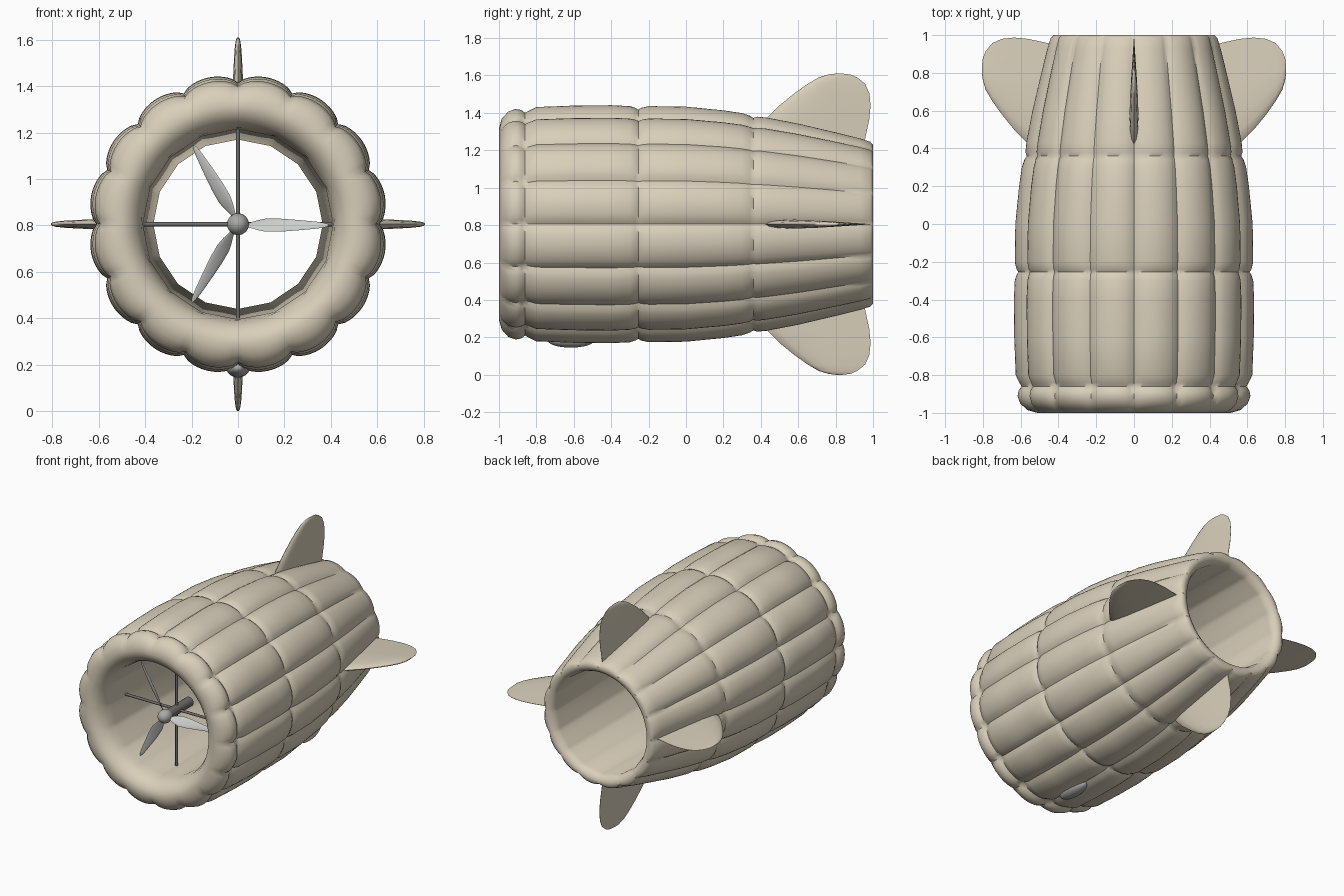
import bpy, bmesh, math
from mathutils import Matrix, Vector

if "Cube" in bpy.data.objects:
    bpy.data.objects.remove(bpy.data.objects["Cube"])

CZ = 0.805   # height of the duct axis


def material(name, rgb):
    m = bpy.data.materials.new(name)
    m.diffuse_color = (*rgb, 1)
    m.use_nodes = True
    m.node_tree.nodes["Principled BSDF"].inputs["Base Color"].default_value = m.diffuse_color
    return m


CREAM = material("cream_fabric", (0.69, 0.62, 0.49))
PALE = material("pale_grey", (0.62, 0.63, 0.61))
GREY = material("mid_grey", (0.40, 0.40, 0.39))
DARK = material("dark_grey", (0.16, 0.155, 0.145))


def finish(name, bm, mat, angle=40):
    bmesh.ops.recalc_face_normals(bm, faces=bm.faces[:])
    me = bpy.data.meshes.new(name)
    bm.to_mesh(me)
    bm.free()
    me.materials.append(mat)
    ob = bpy.data.objects.new(name, me)
    bpy.context.collection.objects.link(ob)
    bpy.ops.object.select_all(action='DESELECT')
    ob.select_set(True)
    bpy.context.view_layer.objects.active = ob
    bpy.ops.object.shade_smooth_by_angle(angle=math.radians(angle))
    return ob


def loft(name, rings, mat, closed=False, angle=40):
    """Skin a series of closed rings; cap the ends or join last to first."""
    bm = bmesh.new()
    vs = [[bm.verts.new(p) for p in ring] for ring in rings]
    pairs = list(zip(vs, vs[1:]))
    if closed:
        pairs.append((vs[-1], vs[0]))
    n = len(vs[0])
    for a, b in pairs:
        for i in range(n):
            j = (i + 1) % n
            bm.faces.new((a[i], a[j], b[j], b[i]))
    if not closed:
        bm.faces.new(vs[0])
        bm.faces.new(vs[-1])
    return finish(name, bm, mat, angle)


def about_axis(angle):
    """Rotation about the duct axis."""
    return Matrix.Translation((0, 0, CZ)) @ Matrix.Rotation(angle, 4, 'Y')


# Quilted duct: (y, peak radius, lobe depth); depth None = 16-sided inner wall
LOBES, SEG = 16, 160
profile = [
    (-0.85, .41, None), (-0.91, .415, 0), (-0.96, .437, 0), (-0.99, .475, .002),
    (-1.0, .515, .006), (-0.985, .57, .015), (-0.95, .61, .025), (-0.91, .625, .03),
    (-0.88, .618, .03), (-0.86, .603, .025), (-0.84, .615, .03), (-0.80, .635, .034),
    (-0.6, .643, .035), (-0.4, .645, .035), (-0.3, .64, .034), (-0.27, .63, .03),
    (-0.255, .62, .026), (-0.24, .63, .03), (-0.2, .64, .034), (0, .637, .034),
    (0.2, .617, .033), (0.3, .602, .032), (0.34, .588, .028), (0.36, .575, .024),
    (0.38, .582, .027), (0.43, .578, .03), (0.6, .545, .028), (0.8, .497, .024),
    (0.93, .464, .02), (0.985, .446, .016), (1.0, .428, .008), (1.0, .40, 0),
    (0.985, .376, 0), (0.95, .365, None)]


def duct_ring(y, r, depth):
    ring = []
    half = math.pi / LOBES
    for i in range(SEG):
        t = 2 * math.pi * i / SEG
        if depth is None:
            rad = r * math.cos(half) / math.cos(t % (2 * half) - half)
        else:
            rad = r - depth + depth * abs(math.sin(LOBES * t / 2)) ** 0.65
        ring.append((rad * math.sin(t), y, CZ + rad * math.cos(t)))
    return ring


loft("quilted_duct", [duct_ring(*p) for p in profile], CREAM, closed=True, angle=50)

# Four tail fins: (radius, leading y, trailing y, half thickness)
fin = [(.42, .41, .95, .024), (.56, .425, .98, .024), (.635, .5, .987, .021),
       (.70, .58, .98, .018), (.75, .65, .958, .015), (.785, .71, .915, .011),
       (.80, .76, .88, .007), (.805, .80, .84, .002)]
foil = [(0, 0), (.04, .5), (.12, .82), (.28, 1), (.5, .8), (.75, .42), (1, .04)]
outline = foil + [(u, -t) for u, t in reversed(foil[1:])]
for k, name in enumerate(("top", "right", "bottom", "left")):
    rot = about_axis(k * math.pi / 2)
    rings = [[rot @ Vector((w * t, a + (b - a) * u, r)) for u, t in outline]
             for r, a, b, w in fin]
    loft("tail_fin_" + name, rings, CREAM, angle=50)

# Three twisted propeller blades: (radius, chord, pitch in degrees)
blade = [(.02, .025, 50), (.05, .032, 48), (.085, .06, 45), (.12, .074, 40),
         (.18, .068, 34), (.26, .05, 27), (.34, .032, 22), (.375, .02, 20),
         (.39, .006, 20)]
for k in range(3):
    rot = about_axis(-k * math.tau / 3)
    rings = []
    for r, chord, pitch in blade:
        p, ring = math.radians(pitch), []
        for i in range(12):
            t = math.tau * i / 12
            c, h = chord / 2 * math.cos(t), max(.07 * chord, .002) * math.sin(t)
            ring.append(rot @ Vector((r, -0.83 + c * math.sin(p) + h * math.cos(p),
                                      c * math.cos(p) - h * math.sin(p) - .004)))
        rings.append(ring)
    loft(f"propeller_blade_{k + 1}", rings, PALE)


def ellipsoid(name, centre, radii, mat):
    bm = bmesh.new()
    bmesh.ops.create_uvsphere(bm, u_segments=32, v_segments=16, radius=1,
                              matrix=Matrix.Translation(centre) @ Matrix.Diagonal((*radii, 1)))
    return finish(name, bm, mat)


def rod(name, centre, radius, length, axis, mat, sides=24):
    turn = {'X': Matrix.Rotation(math.pi / 2, 4, 'Y'),
            'Y': Matrix.Rotation(math.pi / 2, 4, 'X'), 'Z': Matrix()}[axis]
    bm = bmesh.new()
    bmesh.ops.create_cone(bm, cap_ends=True, segments=sides, radius1=radius,
                          radius2=radius, depth=length,
                          matrix=Matrix.Translation(centre) @ turn)
    return finish(name, bm, mat)


# Spinner, motor and crossed struts
ellipsoid("spinner", (0, -0.83, CZ), (.047, .055, .047), GREY)
rod("motor", (0, -0.68, CZ), .034, .25, 'Y', DARK)
rod("vertical_strut", (0, -0.70, CZ), .009, .83, 'Z', DARK, 12)
rod("horizontal_strut", (0, -0.70, CZ), .009, .83, 'X', DARK, 12)

# Sensor blister under the nose
ellipsoid("belly_sensor", (0, -0.615, .185), (.05, .125, .04), GREY)
